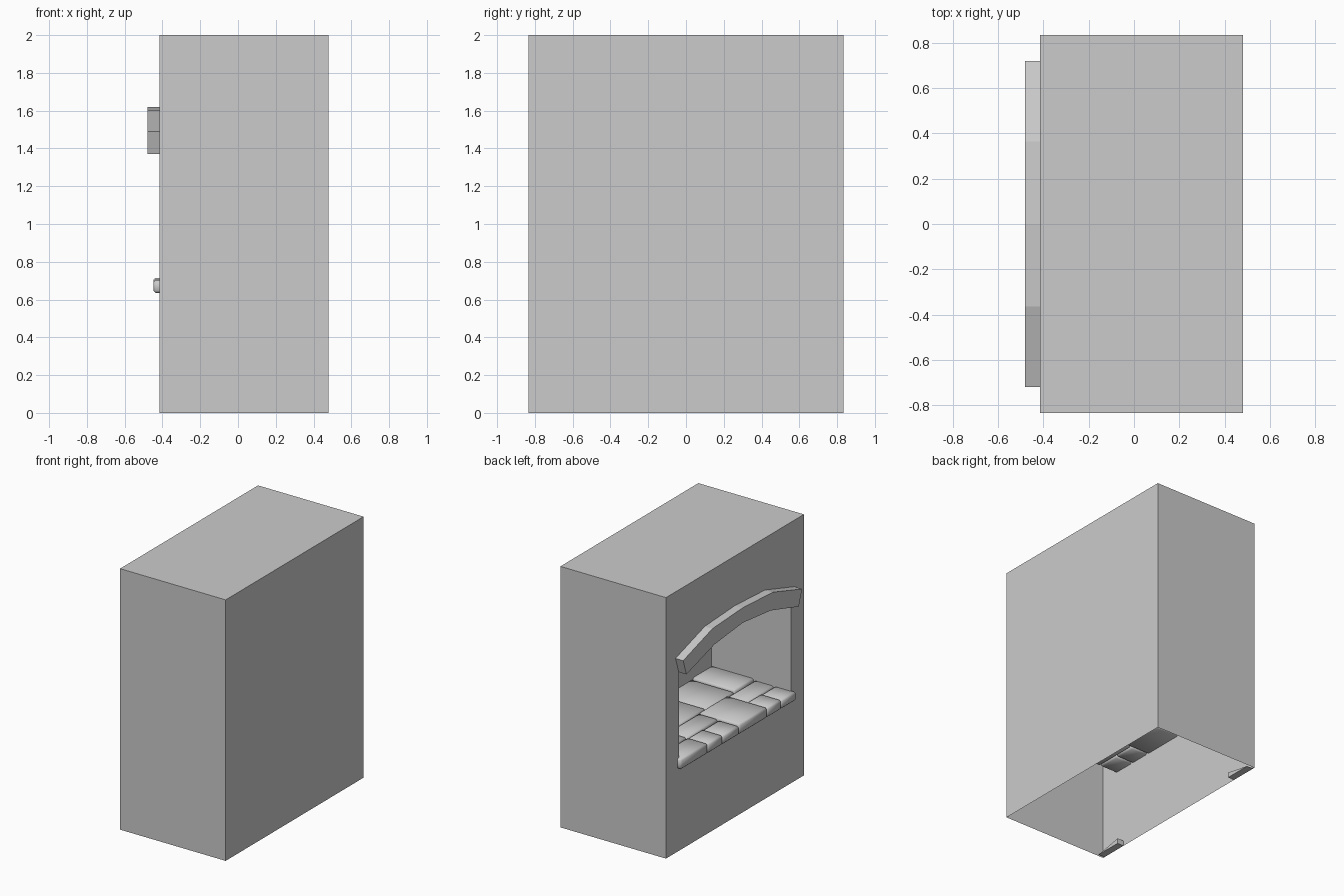
import bpy
import bmesh

old = bpy.data.objects.get("Cube")
if old:
    bpy.data.objects.remove(old, do_unlink=True)

# One plain grey for the whole model
stone = bpy.data.materials.new("plain grey")
stone.use_nodes = True
grey = (0.6, 0.6, 0.6, 1)
stone.diffuse_color = grey
stone.node_tree.nodes["Principled BSDF"].inputs["Base Color"].default_value = grey

FRONT, BACK = -0.415, 0.48      # wall with the opening, and the wall behind it
HALF, TOP = 0.835, 2.0
NICHE_BACK, SILL = 0.26, 0.67
INNER = [(0, 1.505), (0.34, 1.47), (0.68, 1.37)]   # half arch, (y, z)
OUTER = [(0, 1.62), (0.365, 1.6), (0.72, 1.49)]


def finish(name, bm):
    bmesh.ops.remove_doubles(bm, verts=bm.verts, dist=0.0005)
    bmesh.ops.recalc_face_normals(bm, faces=bm.faces)
    mesh = bpy.data.meshes.new(name)
    bm.to_mesh(mesh)
    bm.free()
    mesh.materials.append(stone)
    obj = bpy.data.objects.new(name, mesh)
    bpy.context.collection.objects.link(obj)
    return obj


def face(bm, points):
    return bm.faces.new([bm.verts.new(p) for p in points])


def full(half):
    """Mirror a half profile into one running from -y to +y."""
    return [(-y, z) for y, z in reversed(half[1:])] + half


def prism(name, profile, x0, x1):
    """Extrude a (y, z) outline along x."""
    bm = bmesh.new()
    f = face(bm, [(x0, y, z) for y, z in profile])
    new = bmesh.ops.extrude_face_region(bm, geom=[f])["geom"]
    moved = [v for v in new if isinstance(v, bmesh.types.BMVert)]
    bmesh.ops.translate(bm, verts=moved, vec=(x1 - x0, 0, 0))
    if f.is_valid and len(f.link_loops if hasattr(f, "link_loops") else f.loops) == 0:
        bm.faces.remove(f)
    return finish(name, bm)


# Hollow block, open underneath, with an arched niche in one side
bm = bmesh.new()
corners = [(FRONT, HALF), (BACK, HALF), (BACK, -HALF), (FRONT, -HALF)]
for (xa, ya), (xb, yb) in zip(corners[:-1], corners[1:]):
    face(bm, [(xa, ya, 0), (xb, yb, 0), (xb, yb, TOP), (xa, ya, TOP)])
face(bm, [(x, y, TOP) for x, y in corners])
for side in (1, -1):
    outline = [(0, 0), (HALF, 0), (HALF, TOP), (0, TOP)] + INNER + [(0.68, SILL), (0, SILL)]
    face(bm, [(FRONT, side * y, z) for y, z in outline])
opening = full(INNER + [(0.68, SILL)])
for (ya, za), (yb, zb) in zip(opening[:-1], opening[1:]):
    face(bm, [(FRONT, ya, za), (FRONT, yb, zb), (NICHE_BACK, yb, zb), (NICHE_BACK, ya, za)])
face(bm, [(NICHE_BACK, y, z) for y, z in opening])
finish("wall_block", bm)

# Raised arch moulding around the top of the opening
prism("arch_moulding", full(OUTER) + full(INNER)[::-1], FRONT, -0.48)

# Small wedges at the foot of the inside wall
for name, s in (("left_foot_wedge", 1), ("right_foot_wedge", -1)):
    prism(name, [(s * 0.61, 0), (s * 0.82, 0), (s * 0.61, 0.04)], FRONT, -0.36)

# Stone slabs on the niche floor: y range, x range
LIP, MID, REAR = -0.45, -0.27, -0.1
slabs = [
    (0.37, 0.7, LIP, MID), (0.19, 0.37, LIP, MID), (-0.01, 0.19, LIP, MID),
    (-0.35, -0.01, LIP, REAR), (-0.52, -0.35, LIP, MID), (-0.7, -0.52, LIP, MID),
    (0.37, 0.7, MID, REAR), (-0.01, 0.37, MID, REAR), (-0.7, -0.35, MID, REAR),
    (0.3, 0.7, REAR, 0.27), (-0.1, 0.3, REAR, 0.27),
    (-0.45, -0.1, REAR, 0.27), (-0.7, -0.45, REAR, 0.27),
]
for i, (y0, y1, x0, x1) in enumerate(slabs):
    bm = bmesh.new()
    bmesh.ops.create_cube(bm, size=1)
    top = 0.715 - 0.006 * (i % 3)
    for v in bm.verts:
        v.co = ((x0 + x1) / 2 + v.co.x * (x1 - x0 - 0.004),
                (y0 + y1) / 2 + v.co.y * (y1 - y0 - 0.004),
                (0.635 + top) / 2 + v.co.z * (top - 0.635))
    bmesh.ops.bevel(bm, geom=bm.edges[:], offset=0.012, segments=1, affect="EDGES")
    slab = finish("floor_slab_%d" % (i + 1), bm)
    bpy.ops.object.select_all(action="DESELECT")
    slab.select_set(True)
    bpy.context.view_layer.objects.active = slab
    bpy.ops.object.shade_smooth_by_angle(angle=1.0)
